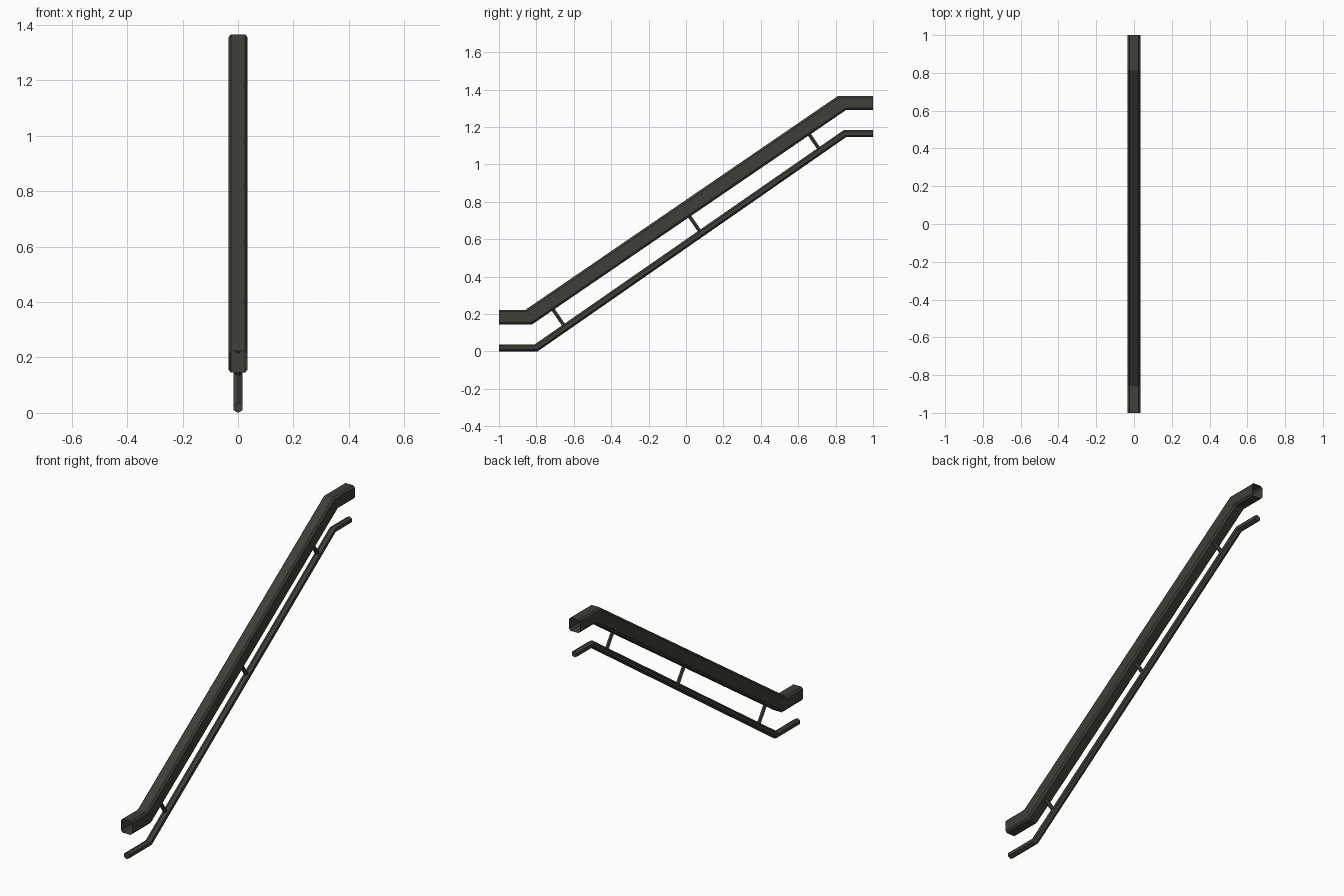
import bpy, bmesh, math
from mathutils import Vector

if "Cube" in bpy.data.objects:
    bpy.data.objects.remove(bpy.data.objects["Cube"])

metal = bpy.data.materials.new("dark_olive_grey")
metal.diffuse_color = (0.05, 0.05, 0.04, 1)
metal.use_nodes = True
metal.node_tree.nodes["Principled BSDF"].inputs["Base Color"].default_value = metal.diffuse_color


def make_object(name, bm):
    bmesh.ops.recalc_face_normals(bm, faces=bm.faces)
    mesh = bpy.data.meshes.new(name)
    bm.to_mesh(mesh)
    bm.free()
    mesh.materials.append(metal)
    obj = bpy.data.objects.new(name, mesh)
    bpy.context.collection.objects.link(obj)
    return obj


def sweep(name, section, stations, capped):
    """Skin a section (x, t in -1..1) between top and bottom (y, z) points of each station."""
    bm = bmesh.new()
    rings = []
    for top, bottom in stations:
        a, b = Vector(bottom), Vector(top)
        ring = []
        for x, t in section:
            p = a.lerp(b, (t + 1) / 2)
            ring.append(bm.verts.new((x, p.x, p.y)))
        rings.append(ring)
    n = len(section)
    for r0, r1 in zip(rings, rings[1:]):
        for i in range(n):
            j = (i + 1) % n
            bm.faces.new((r0[i], r0[j], r1[j], r1[i]))
    if capped:
        bm.faces.new(rings[0])
        bm.faces.new(rings[-1])
    return make_object(name, bm)


# Handrail: hollow open-ended box tube with chamfered corners
w, c, k = 0.034, 0.009, 0.74
handrail_section = [(w, -k), (w, k), (w - c, 1), (c - w, 1),
                    (-w, k), (-w, -k), (c - w, -1), (w - c, -1)]
sweep("handrail", handrail_section, [
    ((-1, 0.223), (-1, 0.145)),
    ((-0.858, 0.223), (-0.822, 0.145)),
    ((0.812, 1.366), (0.856, 1.291)),
    ((1, 1.366), (1, 1.291))], False)

# Lower rail: thin hexagonal rod following the same bend
rod_section = [(0.0165 * math.sin(i * math.pi / 3) / math.sin(math.pi / 3),
                math.cos(i * math.pi / 3)) for i in range(6)]
sweep("lower_rail", rod_section, [
    ((-1, 0.038), (-1, 0.0)),
    ((-0.809, 0.038), (-0.794, 0.0)),
    ((0.844, 1.184), (0.856, 1.146)),
    ((1, 1.184), (1, 1.146))], True)

# Struts joining the two rails at right angles to the slope
slope = Vector((0, 1.67, 1.145)).normalized()
drop = Vector((0, slope.z, -slope.y))
for i, (y, z) in enumerate([(-0.682, 0.182), (0.048, 0.68), (0.685, 1.122)]):
    bm = bmesh.new()
    bmesh.ops.create_cone(bm, cap_ends=True, segments=6, radius1=0.011,
                          radius2=0.011, depth=0.12)
    strut = make_object(f"strut_{i + 1}", bm)
    strut.location = (0, y, z)
    strut.rotation_euler = drop.to_track_quat('Z', 'X').to_euler()
